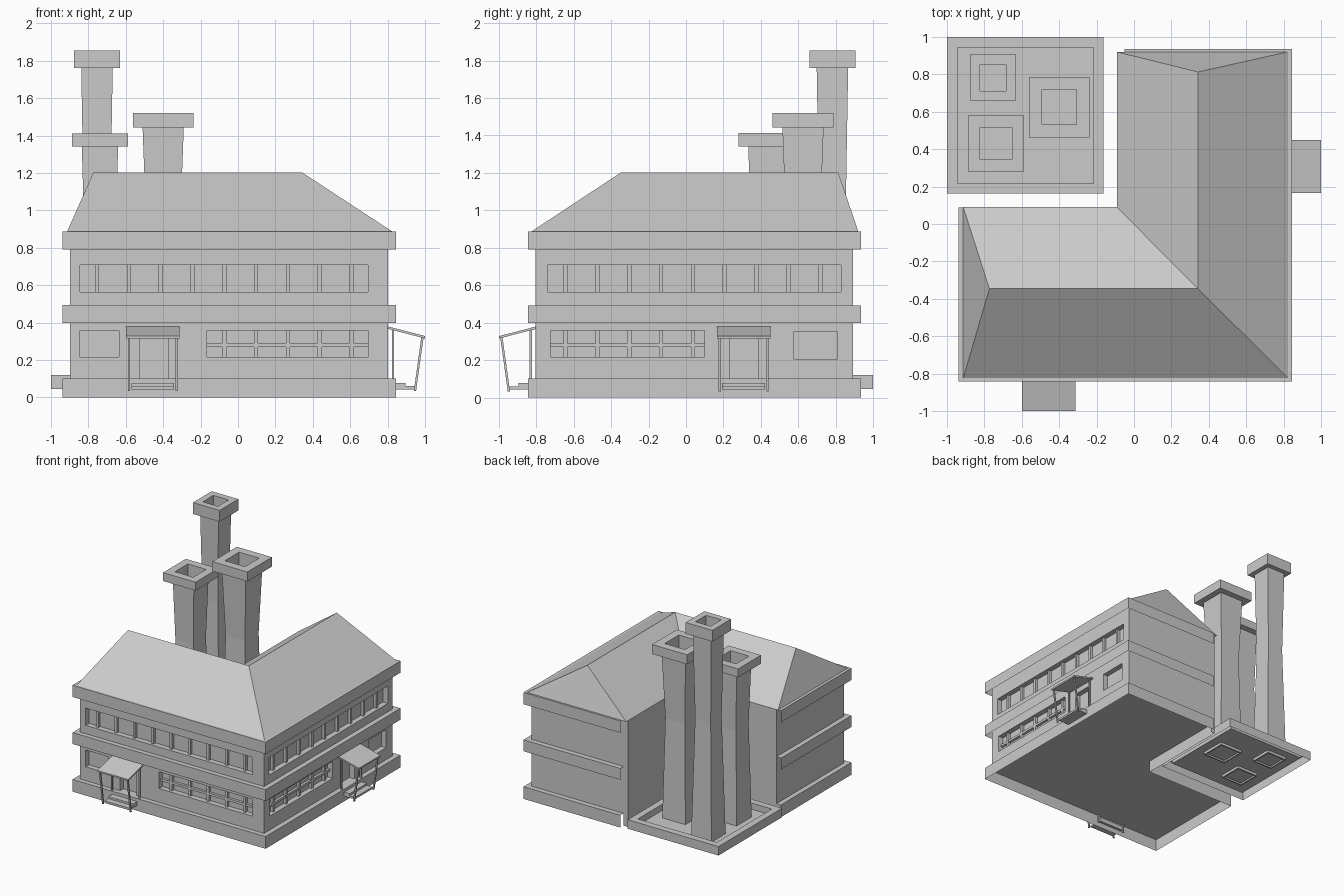
import bpy, bmesh
from mathutils import Matrix

if "Cube" in bpy.data.objects:
    bpy.data.objects.remove(bpy.data.objects["Cube"])

I = Matrix.Identity(4)
TURN = Matrix.Rotation(1.5707963, 4, 'Z')   # front wall -> right wall
WALL = -0.803                               # front wall plane


def finish(name, bm, fix=True):
    if fix:
        bmesh.ops.recalc_face_normals(bm, faces=bm.faces)
    me = bpy.data.meshes.new(name)
    bm.to_mesh(me)
    bm.free()
    ob = bpy.data.objects.new(name, me)
    bpy.context.collection.objects.link(ob)
    return ob


def prism(bm, pts, lo, hi, axis='Z', mat=I):
    """Extrude a profile: xy points along Z, or yz points along X."""
    def at(p, h):
        return mat @ Matrix.Translation((p[0], p[1], h) if axis == 'Z' else (h, p[0], p[1])).translation
    a = [bm.verts.new(at(p, lo)) for p in pts]
    b = [bm.verts.new(at(p, hi)) for p in pts]
    n = len(pts)
    bm.faces.new(a[::-1])
    bm.faces.new(b)
    for i in range(n):
        j = (i + 1) % n
        bm.faces.new((a[i], a[j], b[j], b[i]))


def box(bm, x0, x1, y0, y1, z0, z1, mat=I):
    prism(bm, [(x0, y0), (x1, y0), (x1, y1), (x0, y1)], z0, z1, 'Z', mat)


def strip(bm, a, b):
    """Faces between two open point rows."""
    va, vb = [bm.verts.new(p) for p in a], [bm.verts.new(p) for p in b]
    for i in range(len(a) - 1):
        bm.faces.new((va[i], va[i + 1], vb[i + 1], vb[i]))


def square_rings(bm, cx, cy, prof, cap=False):
    """Sweep an open (half width, z) profile round a square; cap closes the last ring."""
    rings = [[bm.verts.new((cx + sx * r, cy + sy * r, z))
              for sx, sy in ((-1, -1), (1, -1), (1, 1), (-1, 1))] for r, z in prof]
    for a, b in zip(rings, rings[1:]):
        for i in range(4):
            j = (i + 1) % 4
            bm.faces.new((a[i], a[j], b[j], b[i]))
    if cap:
        bm.faces.new(rings[-1])


# L-shaped walls
bm = bmesh.new()
prism(bm, [(-.897, .088), (-.897, WALL), (.803, WALL), (.803, .893), (-.09, .893), (-.09, .088)], .1, .888)
walls = finish("walls", bm)

# Openings and mullions: (turn, x0, x1, z0, z1, first mullion, count, cross bar)
openings = [
    (I, -.844, .695, .563, .707, -.753, 9, False),
    (I, -.165, .695, .217, .357, -.073, 5, True),
    (I, -.844, -.635, .217, .357, 0, 0, False),
    (I, -.527, -.373, .102, .322, 0, 0, False),
    (TURN, -.739, .828, .563, .707, -.643, 9, False),
    (TURN, -.723, .1, .217, .357, -.643, 5, True),
    (TURN, .577, .807, .202, .352, 0, 0, False),
    (TURN, .232, .387, .102, .322, 0, 0, False),
]
cut, bars = bmesh.new(), bmesh.new()
for m, x0, x1, z0, z1, first, count, cross in openings:
    box(cut, x0, x1, WALL - .1, WALL + .045, z0, z1, m)
    for k in range(count):
        c = first + .17 * k
        box(bars, c - .011, c + .011, WALL + .022, WALL + .047, z0, z1, m)
    if cross:
        box(bars, x0, x1, WALL + .024, WALL + .047, .27, .29, m)
finish("window_mullions", bars)
cutter = finish("opening_cutter", cut)
cutter.hide_render = True
mod = walls.modifiers.new("openings", 'BOOLEAN')
mod.operation, mod.solver, mod.object = 'DIFFERENCE', 'EXACT', cutter
bpy.context.view_layer.objects.active = walls
bpy.ops.object.modifier_apply(modifier=mod.name)
bpy.data.objects.remove(cutter)

# Bands round the outer sides: open underneath, outer face and top ledge
outer = [(-.938, .088), (-.938, -.843), (.845, -.843), (.845, .936), (-.05, .936)]
inner = [(-.89, .088), (-.89, -.79), (.79, -.79), (.79, .885), (-.05, .885)]
for name, z0, z1 in (("base_band", 0, .102), ("middle_band", .398, .493), ("eaves_band", .79, .888)):
    bm = bmesh.new()
    strip(bm, [(*p, z0) for p in outer], [(*p, z1) for p in outer])
    strip(bm, [(*p, z1) for p in outer], [(*p, z1) for p in inner])
    bmesh.ops.remove_doubles(bm, verts=bm.verts, dist=.0005)
    finish(name, bm, False)

# Base of the courtyard walls
bm = bmesh.new()
yard = [(-.05, .893), (-.09, .893), (-.09, .088), (-.938, .088)]
strip(bm, [(*p, 0) for p in yard], [(*p, .102) for p in yard])
finish("courtyard_base", bm, False)

# Hipped roof with an inner valley
bm = bmesh.new()
e, r = .888, 1.203
v = [bm.verts.new(p) for p in (
    (-.913, .09, e), (-.913, -.824, e), (.823, -.824, e), (.823, .92, e), (-.092, .92, e),
    (-.092, .09, e), (-.773, -.346, r), (.342, -.346, r), (.342, .813, r))]
for f in ((0, 1, 6), (1, 2, 7, 6), (2, 3, 8, 7), (3, 4, 8), (4, 5, 7, 8), (5, 0, 6, 7)):
    bm.faces.new([v[i] for i in f])
finish("roof", bm, False)

# Porches: sloping canopy, posts and steps
for name, m, x0 in (("front_porch", I, -.598), ("side_porch", TURN, .165)):
    bm = bmesh.new()
    x1 = x0 + .285
    prism(bm, [(WALL, .366), (WALL, .379), (-1, .328), (-1, .315)], x0, x1, 'X', m)
    for c in (x0 + .015, x1 - .015):
        prism(bm, [(-.992, .319), (-.98, .322), (-.94, .033), (-.952, .033)], c - .006, c + .006, 'X', m)
        prism(bm, [(-.835, .361), (-.823, .363), (-.823, .033), (-.835, .033)], c - .006, c + .006, 'X', m)
    prism(bm, [(-.82, .043), (-.945, .043), (-.945, .06), (-.895, .06), (-.895, .077), (-.82, .077)],
          x0 + .028, x1 - .028, 'X', m)
    finish(name, bm)

# Chimney tray: raised rim and sunken floor, open underneath
bm = bmesh.new()
square_rings(bm, -.581, .581, [(.419, .045), (.419, .12), (.364, .12), (.364, .068)], True)
finish("chimney_tray", bm, False)

# Waisted chimneys: centre, bottom, waist, top, opening, cap half widths, waist and cap heights
for n, (cx, cy, b, w, t, o, c, zw, z0, z1) in enumerate((
        (-.754, .782, .094, .072, .084, .07, .123, 1.05, 1.76, 1.855),
        (-.738, .43, .1, .083, .097, .085, .15, .85, 1.342, 1.412),
        (-.4, .625, .107, .09, .11, .093, .162, .9, 1.442, 1.521))):
    bm = bmesh.new()
    square_rings(bm, cx, cy, [(b - .012, .06), (b - .012, .045), (b, .045), (w, zw), (t, z0), (c, z0),
                              (c, z1), (o, z1), (o, z0 - .03)], True)
    finish("chimney_%d" % (n + 1), bm, False)
